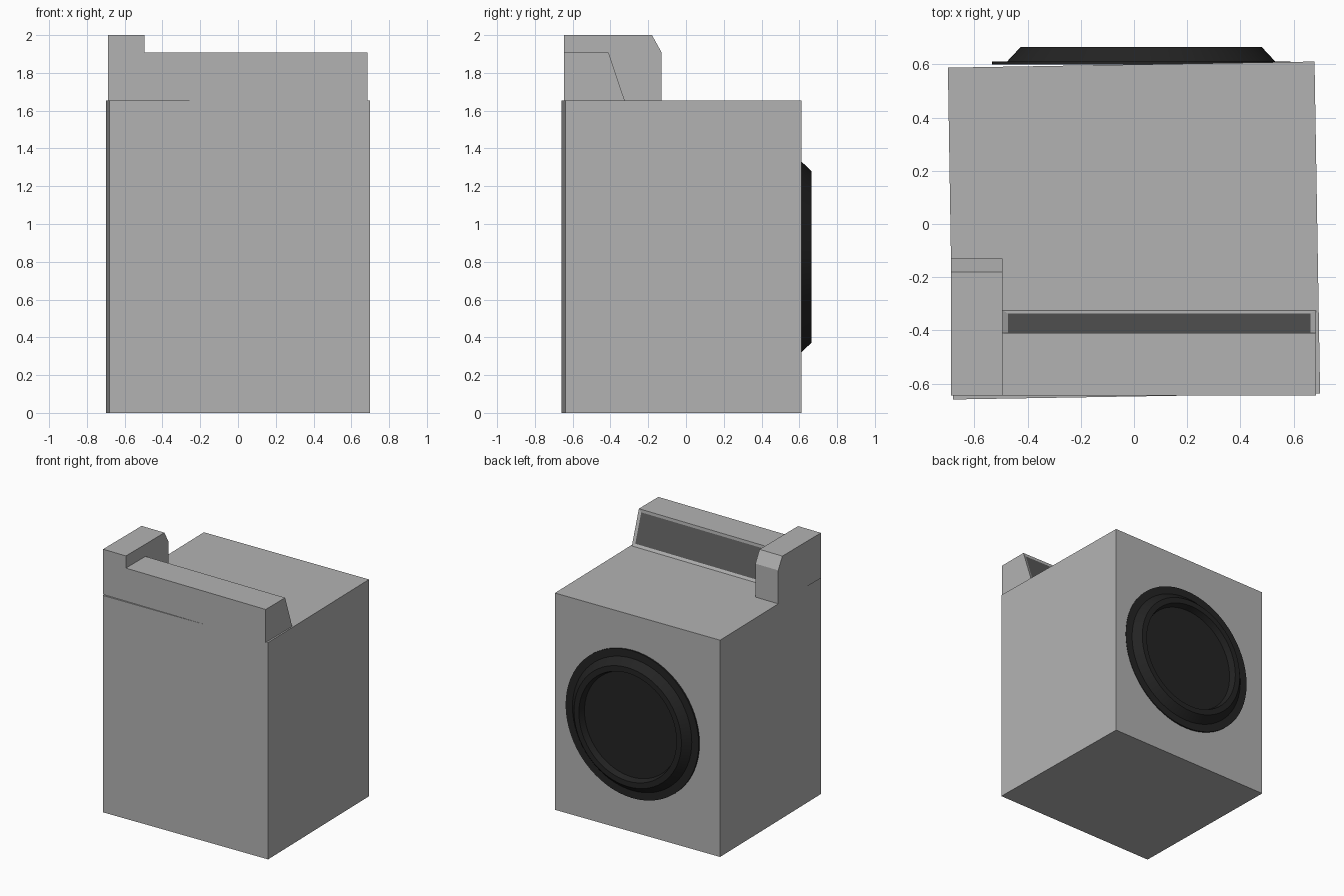
import bpy, bmesh, math
from mathutils import Vector

if "Cube" in bpy.data.objects:
    bpy.data.objects.remove(bpy.data.objects["Cube"])


def material(name, v):
    m = bpy.data.materials.new(name)
    m.diffuse_color = (v, v, v, 1)
    m.use_nodes = True
    m.node_tree.nodes["Principled BSDF"].inputs["Base Color"].default_value = m.diffuse_color
    return m


GREY = material("light grey", 0.45)
DARK = material("dark grey", 0.10)
BLACK = material("black", 0.017)


def finish(bm, name, mats):
    bmesh.ops.recalc_face_normals(bm, faces=bm.faces)
    me = bpy.data.meshes.new(name)
    bm.to_mesh(me)
    bm.free()
    for m in mats:
        me.materials.append(m)
    ob = bpy.data.objects.new(name, me)
    bpy.context.collection.objects.link(ob)
    return ob


def prism(points, offset):
    """Extrude a closed outline of 3D points along an offset."""
    bm = bmesh.new()
    face = bm.faces.new([bm.verts.new(p) for p in points])
    ext = bmesh.ops.extrude_face_region(bm, geom=[face])
    verts = [g for g in ext["geom"] if isinstance(g, bmesh.types.BMVert)]
    bmesh.ops.translate(bm, verts=verts, vec=Vector(offset))
    bmesh.ops.recalc_face_normals(bm, faces=bm.faces)
    return bm


BODY_TOP = 1.655

# Cabinet, very slightly turned about the vertical axis
corners = [(-0.70, 0.588), (0.679, 0.611), (0.70, -0.637), (-0.68, -0.66)]
finish(prism([(x, y, 0) for x, y in corners], (0, 0, BODY_TOP)), "cabinet", [GREY])

# Tall end block of the console, with a chamfered top edge
profile = [(-0.645, BODY_TOP), (-0.13, BODY_TOP), (-0.13, 1.91), (-0.18, 2.0), (-0.645, 2.0)]
finish(prism([(-0.688, y, z) for y, z in profile], (0.193, 0, 0)), "console_end_block", [GREY])

# Long sloped console with a recessed dark panel in the sloping face
profile = [(-0.645, BODY_TOP), (-0.325, BODY_TOP), (-0.41, 1.907), (-0.645, 1.907)]
bm = prism([(-0.495, y, z) for y, z in profile], (1.18, 0, 0))
slope = [f for f in bm.faces if f.normal.y > 0.5]
bmesh.ops.inset_region(bm, faces=slope, thickness=0.03, depth=-0.005)
for f in slope:
    f.material_index = 1
finish(bm, "console_panel", [GREY, DARK])

# Round door: flange, bevelled ring and recessed disc, turned about the y axis
SIDES = 64
CX, CZ = 0.027, 0.826
rings = [(0.562, 0.600), (0.562, 0.6115), (0.504, 0.6115), (0.454, 0.665),
         (0.412, 0.665), (0.398, 0.618)]
bm = bmesh.new()
loops = []
for r, y in rings:
    loops.append([bm.verts.new((CX + r * math.cos(a), y, CZ + r * math.sin(a)))
                  for a in (2 * math.pi * i / SIDES for i in range(SIDES))])
for a, b in zip(loops, loops[1:]):
    for i in range(SIDES):
        j = (i + 1) % SIDES
        bm.faces.new((a[i], a[j], b[j], b[i]))
bm.faces.new(loops[0])
bm.faces.new(loops[-1])
door = finish(bm, "round_door", [BLACK])
bpy.context.view_layer.objects.active = door
door.select_set(True)
bpy.ops.object.shade_smooth_by_angle(angle=math.radians(25))
